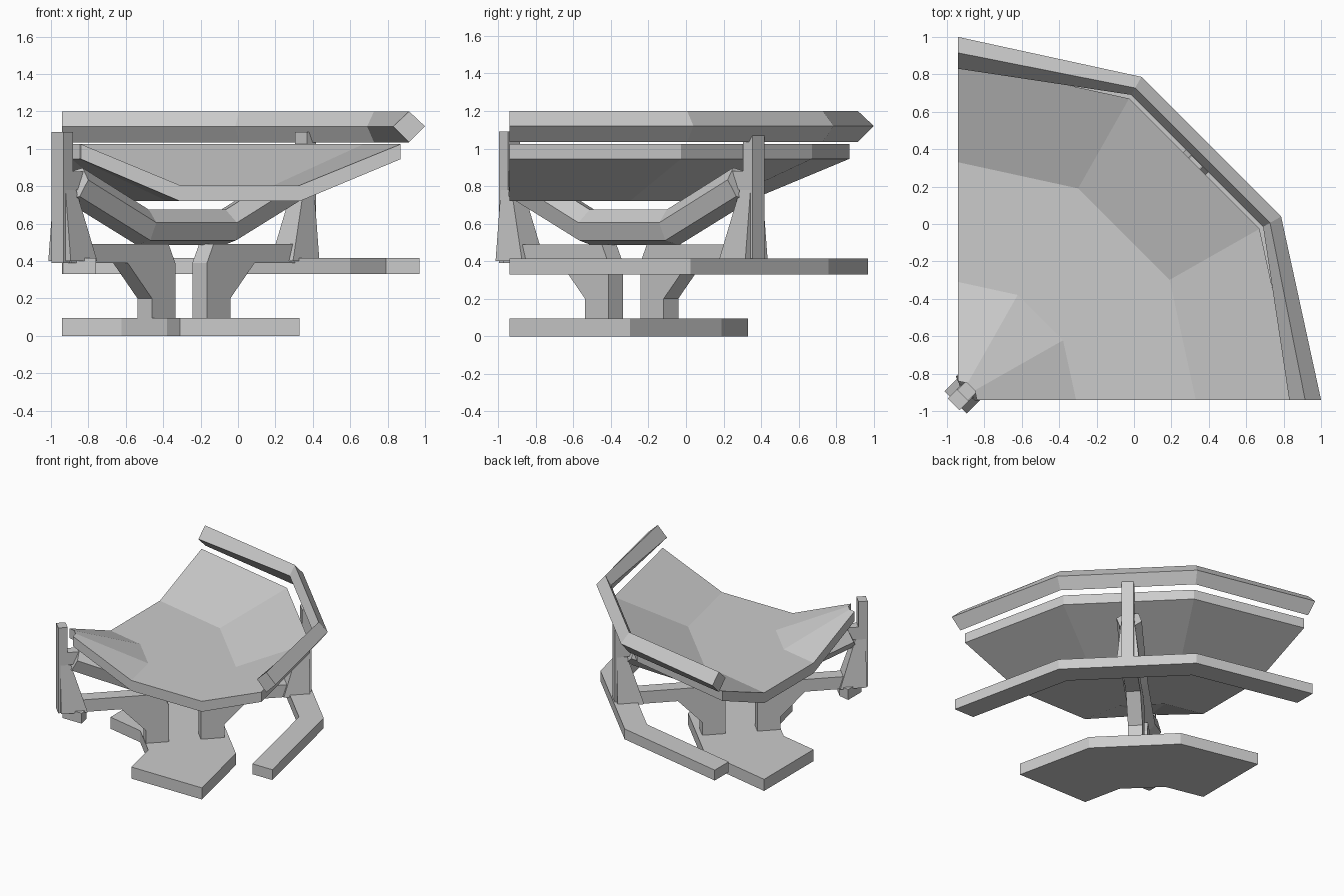
import bpy, bmesh, math

if "Cube" in bpy.data.objects:
    bpy.data.objects.remove(bpy.data.objects["Cube"])

C = -0.94            # corner the quarter bend turns around
UM = 0.92            # mid-track distance along the diagonal
S = math.sqrt(0.5)


def build(name, rings):
    """Skin a list of equal closed rings and cap both ends."""
    bm = bmesh.new()
    rows = [[bm.verts.new(p) for p in r] for r in rings]
    n = len(rows[0])
    for a, b in zip(rows, rows[1:]):
        for i in range(n):
            j = (i + 1) % n
            bm.faces.new((a[i], a[j], b[j], b[i]))
    bm.faces.new(rows[0])
    bm.faces.new(rows[-1])
    bmesh.ops.recalc_face_normals(bm, faces=bm.faces)
    me = bpy.data.meshes.new(name)
    bm.to_mesh(me)
    bm.free()
    ob = bpy.data.objects.new(name, me)
    bpy.context.collection.objects.link(ob)
    return ob


def bend(name, prof):
    """Sweep a (radius, z, mid-scale) profile round the three-segment bend."""
    rings = []
    for cx, cy, mid in ((1, 0, 0), (.89, .505, 1), (.505, .89, 1), (0, 1, 0)):
        rings.append([(C + r * cx * (k if mid else 1), C + r * cy * (k if mid else 1), z)
                      for r, z, k in prof])
    return build(name, rings)


def diag(d, v, z, side=1):
    """Point in the diagonal frame: d out from mid-track, v across, z up."""
    u = UM + side * d
    return (C + (u + v) * S, C + (u - v) * S, z)


def plate(name, prof, half, side):
    return build(name, [[diag(d, v, z, side) for d, z in prof] for v in (-half, half)])


def block(name, bottom, top, side):
    """Frustum between two (d0, d1, half_width, z) rectangles."""
    return build(name, [[diag(d, v, z, side) for d, v in
                         ((a, -h), (b, -h), (b, h), (a, h))]
                        for a, b, h, z in (bottom, top)])


# curved rings of the bend
bend("trough", [(.10, 1.025, 1), (.63, .805, 1), (1.27, .805, 1), (1.81, 1.025, 1),
                (1.81, .945, 1), (1.27, .72, 1), (.63, .72, 1), (.10, .945, 1)])
bend("top_rail", [(1.94, 1.12, 1), (1.855, 1.2, 1.01), (1.77, 1.12, 1.035), (1.855, 1.035, 1.01)])
bend("base_slab", [(.63, 0, 1), (1.27, 0, 1), (1.27, .095, 1), (.63, .095, 1)])
bend("outer_walkway", [(1.73, .33, 1), (1.91, .33, 1), (1.91, .415, 1), (1.73, .415, 1)])
bend("inner_walkway", [(.005, .33, 1), (.18, .33, 1), (.18, .415, 1), (.005, .415, 1)])

# six-sided cradle tube under the trough
path = [(-.83, .81), (-.31, .58), (.31, .58), (.83, .81)]
slope = math.atan2(.23, .52)
rings = []
for (d, z), t in zip(path, (-slope, -slope / 2, slope / 2, slope)):
    ring = []
    for i in range(6):
        a = math.radians(15 + 60 * i)
        h = .1 * math.sin(a)
        ring.append(diag(d - h * math.sin(t), .1 * math.cos(a), z + h * math.cos(t)))
    rings.append(ring)
build("cradle_tube", rings)

# mirrored supports along the diagonal
for tag, s in (("inner", -1), ("outer", 1)):
    plate(tag + "_leg_and_beam",
          [(.12, .09), (.296, .09), (.296, .2), (.48, .39), (.91, .39),
           (.91, .49), (.17, .49), (.12, .39)], .055, s)
    block(tag + "_post", (.885, .955, .045, .39), (.885, .955, .045, 1.09), s)
    block(tag + "_gusset", (.74, .94, .085, .40), (.86, .94, .045, .78), s)
    block(tag + "_tube_bracket", (.79, .9, .04, .78), (.79, .9, .04, .88), s)
